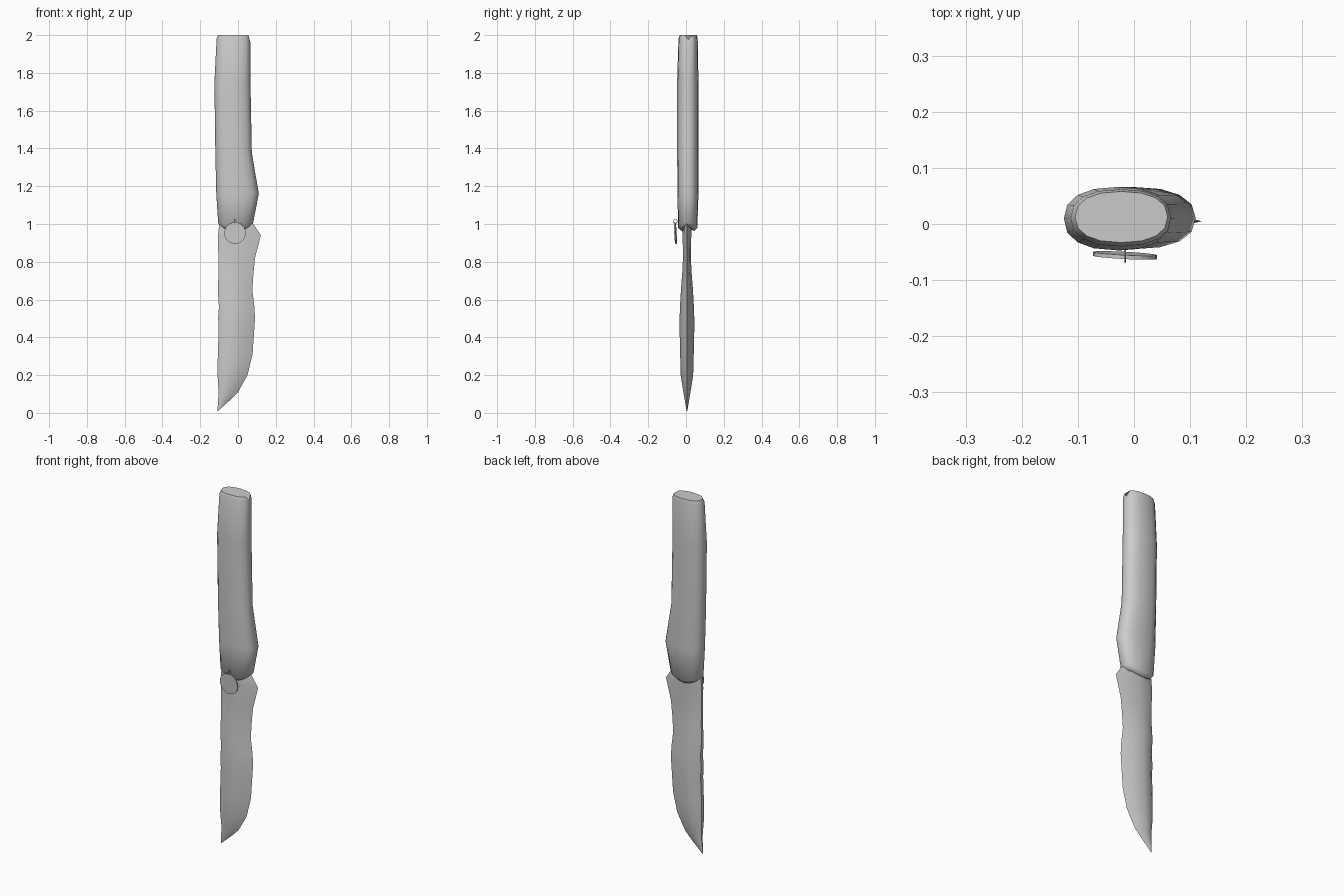
import bpy, bmesh, math
from mathutils import Vector

cube = bpy.data.objects.get("Cube")
if cube:
    bpy.data.objects.remove(cube, do_unlink=True)

grey = bpy.data.materials.new("plain grey")
grey.use_nodes = True
colour = (0.6, 0.6, 0.6, 1)
grey.diffuse_color = colour
grey.node_tree.nodes["Principled BSDF"].inputs["Base Color"].default_value = colour


def finish(obj, angle=40):
    obj.data.materials.clear()
    obj.data.materials.append(grey)
    bpy.ops.object.select_all(action='DESELECT')
    obj.select_set(True)
    bpy.context.view_layer.objects.active = obj
    bpy.ops.object.shade_smooth_by_angle(angle=math.radians(angle))


def loft(name, rings, angle=40):
    """Skin a stack of equal closed rings and cap both ends."""
    bm = bmesh.new()
    loops = [[bm.verts.new(p) for p in ring] for ring in rings]
    n = len(loops[0])
    for a, b in zip(loops, loops[1:]):
        for i in range(n):
            j = (i + 1) % n
            bm.faces.new((a[i], a[j], b[j], b[i]))
    bm.faces.new(loops[0])
    bm.faces.new(loops[-1])
    bmesh.ops.recalc_face_normals(bm, faces=bm.faces)
    mesh = bpy.data.meshes.new(name)
    bm.to_mesh(mesh)
    bm.free()
    obj = bpy.data.objects.new(name, mesh)
    bpy.context.collection.objects.link(obj)
    finish(obj, angle)
    return obj


# Handle: oval rings (z, x min, x max, y min, y max, sag of the rim middle)
def oval(z, x0, x1, y0, y1, sag, notch=0.0, sides=16):
    ring = []
    for i in range(sides):
        a = math.tau * i / sides
        c, s = math.cos(a), math.sin(a)
        u = math.copysign(abs(c) ** 0.85, c)
        v = math.copysign(abs(s) ** 0.85, s)
        drop = sag * (1 - u * u) + (notch if i == 0 else 0)
        ring.append(Vector(((x0 + x1) / 2 + u * (x1 - x0) / 2,
                            (y0 + y1) / 2 + v * (y1 - y0) / 2, z - drop)))
    return ring


handle_rings = [
    oval(0.985, -0.09, 0.06, -0.02, 0.042, 0.025),
    oval(1.005, -0.105, 0.08, -0.042, 0.06, 0.025),
    oval(1.16, -0.115, 0.11, -0.045, 0.066, 0),
    oval(1.38, -0.12, 0.073, -0.047, 0.066, 0),
    oval(1.75, -0.125, 0.066, -0.047, 0.066, 0),
    oval(1.98, -0.113, 0.066, -0.04, 0.062, 0, 0.02),
    oval(2.0, -0.105, 0.06, -0.033, 0.058, 0, 0.025),
]
loft("handle", handle_rings, 50)


# Blade: lens sections (z, spine x, edge x, half thickness)
def lens(z, spine, edge, half):
    profile = [(0.0, 0.3), (0.12, 0.75), (0.4, 1.0), (0.75, 0.6)]
    front = [(t, -h) for t, h in profile]
    back = [(t, h) for t, h in reversed(profile)]
    return [Vector((spine + t * (edge - spine), 0.005 + h * half, z))
            for t, h in front + [(1.0, 0.0)] + back]


blade_rings = [lens(*s) for s in (
    (0.01, -0.109, -0.106, 0.002),
    (0.07, -0.105, -0.04, 0.012),
    (0.11, -0.103, 0.0, 0.019),
    (0.2, -0.108, 0.05, 0.033),
    (0.31, -0.107, 0.077, 0.036),
    (0.44, -0.102, 0.086, 0.039),
    (0.5, -0.105, 0.09, 0.039),
    (0.56, -0.101, 0.087, 0.037),
    (0.65, -0.107, 0.076, 0.032),
    (0.74, -0.103, 0.082, 0.025),
    (0.82, -0.104, 0.09, 0.021),
    (0.94, -0.106, 0.121, 0.023),
    (0.995, -0.1, 0.085, 0.027),
    (1.02, -0.09, 0.06, 0.025),
)]
loft("blade", blade_rings, 35)

# Pendant disc hanging in front, with its small hanging loop
bpy.ops.mesh.primitive_cylinder_add(
    vertices=24, radius=0.057, depth=0.007, location=(-0.016, -0.056, 0.952),
    rotation=(math.radians(93), 0, math.radians(-3)))
disc = bpy.context.object
disc.name = "pendant_disc"
finish(disc)

bpy.ops.mesh.primitive_torus_add(
    major_segments=16, minor_segments=6, major_radius=0.011, minor_radius=0.0015,
    location=(-0.016, -0.057, 1.015), rotation=(0, math.radians(90), 0))
ring = bpy.context.object
ring.name = "pendant_loop"
finish(ring)
